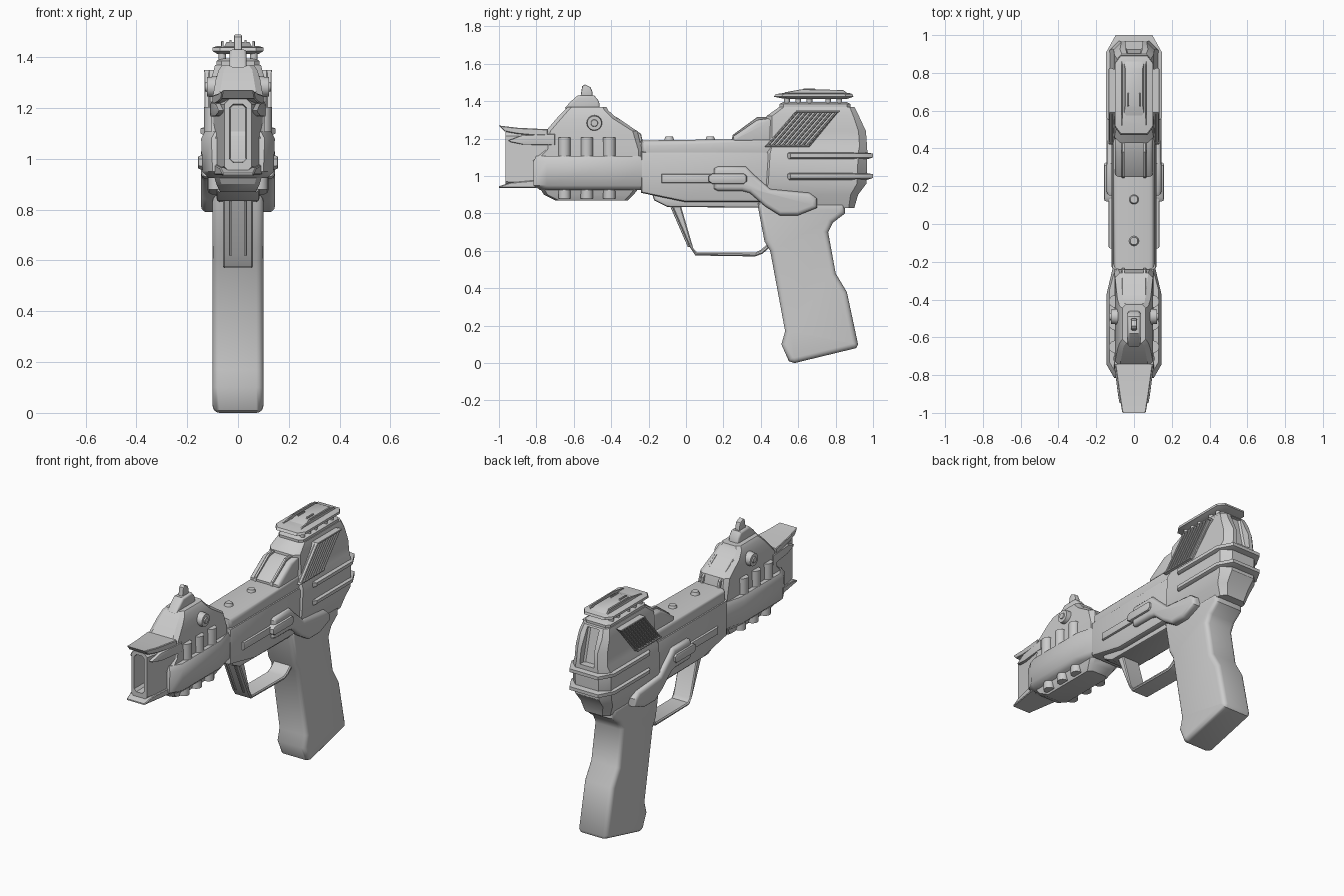
import bpy, bmesh, math
from mathutils import Matrix, Vector


def finish(name, bm, mirror=False, angle=32):
    bmesh.ops.recalc_face_normals(bm, faces=bm.faces)
    me = bpy.data.meshes.new(name)
    bm.to_mesh(me)
    bm.free()
    ob = bpy.data.objects.new(name, me)
    bpy.context.collection.objects.link(ob)
    if mirror:
        m = ob.modifiers.new("Mirror", 'MIRROR')
        m.use_axis = (True, False, False)
        m.use_mirror_merge = False
    smooth(ob, angle)
    return ob


def smooth(ob, angle=32):
    bpy.ops.object.select_all(action='DESELECT')
    ob.select_set(True)
    bpy.context.view_layer.objects.active = ob
    bpy.ops.object.shade_smooth_by_angle(angle=math.radians(angle))


def prof(name, pts, x0, x1, bevel=0.01, seg=2, mirror=False, taper=None, angle=32):
    """Side profile (y, z) extruded from x0 to x1 with rounded cap edges."""
    bm = bmesh.new()
    a = [bm.verts.new((x0, y, z)) for y, z in pts]
    b = [bm.verts.new((x1, y, z)) for y, z in pts]
    caps = [bm.faces.new(a), bm.faces.new(b[::-1])]
    n = len(pts)
    for i in range(n):
        bm.faces.new((a[i], a[(i + 1) % n], b[(i + 1) % n], b[i]))
    if taper:
        ya, sa, yb, sb = taper
        for v in bm.verts:
            t = min(1, max(0, (v.co.y - ya) / (yb - ya)))
            v.co.x *= sa + (sb - sa) * t
    bmesh.ops.recalc_face_normals(bm, faces=bm.faces)
    if bevel:
        edges = list(caps[1].edges) + ([] if mirror else list(caps[0].edges))
        bmesh.ops.bevel(bm, geom=edges, offset=bevel, segments=seg, profile=0.5,
                        affect='EDGES', clamp_overlap=True)
    return finish(name, bm, mirror, angle)


def loft(name, axis, rows, angle=32):
    """Chamfered rectangles (pos, half_x, a0, a1, cx[, c0, c1]) skinned along y or z."""
    bm = bmesh.new()
    rings = []
    for r in rows:
        p, hx, a0, a1, cx = r[:5]
        c0, c1 = r[5:] if len(r) > 5 else (cx, cx)
        half = [(hx - cx, a0), (hx, a0 + c0), (hx, a1 - c1), (hx - cx, a1)]
        ring = half + [(-x, a) for x, a in half[::-1]]
        rings.append([bm.verts.new((x, a, p) if axis == 'z' else (x, p, a)) for x, a in ring])
    for a, b in zip(rings, rings[1:]):
        for i in range(8):
            bm.faces.new((a[i], a[(i + 1) % 8], b[(i + 1) % 8], b[i]))
    bm.faces.new(rings[0])
    bm.faces.new(rings[-1][::-1])
    return finish(name, bm, False, angle)


def cyl(name, loc, r, depth, axis='z', r2=None, mirror=False, n=16):
    rot = Matrix.Rotation(math.pi / 2, 4, 'Y') if axis == 'x' else Matrix()
    bm = bmesh.new()
    bmesh.ops.create_cone(bm, cap_ends=True, segments=n, radius1=r, depth=depth,
                          radius2=r if r2 is None else r2,
                          matrix=Matrix.Translation(Vector(loc)) @ rot)
    return finish(name, bm, mirror)


# Grip
prof("grip", [(.38, .86), (.42, .65), (.45, .60), (.53, .17), (.51, .10), (.55, .01), (.58, 0),
              (.91, .08), (.92, .10), (.86, .38), (.80, .48), (.76, .70), (.785, .75), (.85, .80),
              (.85, .86)], -.1, .1, .04, 4, angle=40)

# Receiver
prof("receiver", [(-.24, 1.13), (.5, 1.13), (.5, .86), (.0, .86), (-.24, .91)], -.12, .12, .018)
prof("receiver_top", [(-.24, 1.19), (.5, 1.2), (.5, 1.1), (-.24, 1.1)], -.11, .11, .03, 3)
prof("receiver_underside", [(-.18, .9), (-.17, .87), (-.1, .835), (.45, .83), (.45, .9)],
     -.085, .085, .012)
for i, y in enumerate((-.09, .13)):
    cyl(f"top_screw_{i}", (0, y, 1.2), .027, .02, r2=.02)

# Trigger guard
prof("trigger_guard", [(-.08, .85), (.02, .62), (.05, .575), (.37, .57), (.41, .585), (.46, .63),
                       (.45, .65), (.40, .605), (.37, .59), (.06, .592), (.04, .61), (-.03, .85)],
     -.06, .06, .006, 1)
prof("guard_rib", [(-.09, .85), (.01, .62), (.02, .62), (-.06, .85)], .024, .034, .002, 1, True)

# Rear housing with a recess in its back
rear = loft("rear_housing", 'z', [
    (.83, .09, .40, .90, .03), (.90, .115, .38, .92, .04), (.96, .13, .39, .965, .05),
    (1.12, .13, .40, .97, .05), (1.16, .112, .42, .968, .04), (1.24, .108, .42, .962, .04),
    (1.32, .104, .43, .925, .03), (1.37, .09, .50, .90, .025)])
cut = loft("rear_recess_cutter", 'z', [(1.15, .048, .925, 1.1, .01), (1.36, .04, .885, 1.1, .01)])
bo = rear.modifiers.new("Recess", 'BOOLEAN')
bo.operation, bo.object, bo.solver = 'DIFFERENCE', cut, 'EXACT'
bpy.context.view_layer.objects.active = rear
bpy.ops.object.modifier_apply(modifier="Recess")
smooth(rear)
cut.hide_render = True
cut.hide_viewport = True

# Bands wrapping the rear housing
for i, z in enumerate((1.0, 1.11)):
    loft(f"rear_band_{i}", 'z', [(z - .02, .13, .5, .97, .05, .05, .08),
                                 (z - .01, .147, .51, 1, .05, .05, .09),
                                 (z + .01, .147, .51, 1, .05, .05, .09),
                                 (z + .015, .13, .5, .97, .05, .05, .08)])

# Slanted side grilles
prof("grille_plate", [(.42, 1.155), (.66, 1.155), (.82, 1.35), (.59, 1.35)], .09, .117, .004, 1, True)
for i in range(9):
    y = .428 + i * .0265
    prof(f"grille_slat_{i}", [(y, 1.16), (y + .014, 1.16), (y + .176, 1.346), (y + .162, 1.346)],
         .11, .132, .003, 1, True)
for nm, y, z in (("bottom", .42, 1.155), ("top", .582, 1.34)):
    prof(f"grille_rim_{nm}", [(y, z), (y + .235, z), (y + .243, z + .01), (y + .008, z + .01)],
         .11, .134, .002, 1, True)

# Wedge and fins leading up to the rear housing
prof("rear_wedge", [(.25, 1.18), (.25, 1.21), (.38, 1.30), (.46, 1.31), (.46, 1.18)], -.1, .1, .03, 3)
prof("rear_wedge_fin", [(.24, 1.18), (.25, 1.22), (.38, 1.315), (.47, 1.315), (.47, 1.18)],
     .05, .066, .004, 1, True)

# Raised sight deck on pegs
loft("deck_base", 'z', [(1.36, .085, .5, .88, .02), (1.385, .085, .5, .88, .02), (1.395, .07, .52, .86, .02)])
for i, y in enumerate((.54, .6, .66, .76, .82)):
    cyl(f"deck_peg_{i}", (.062, y, 1.4), .015, .06, mirror=True, n=12)
loft("sight_deck", 'z', [(1.412, .08, .53, .86, .03), (1.424, .1, .47, .895, .03, .04, .04),
                         (1.438, .1, .48, .89, .03, .04, .04), (1.445, .08, .53, .87, .03)])
loft("sight_hump", 'z', [(1.44, .055, .56, .87, .01), (1.46, .045, .62, .83, .01)])
prof("deck_rail", [(.5, 1.43), (.53, 1.448), (.62, 1.464), (.84, 1.46), (.88, 1.43)],
     .057, .066, .002, 1, True)
prof("sight_blade", [(.61, 1.45), (.63, 1.468), (.69, 1.468), (.70, 1.45)], .026, .034, .002, 1, True)

# Side brackets and bars
prof("side_bracket", [(.15, 1.04), (.17, 1.05), (.32, 1.05), (.36, 1.01), (.45, .93), (.66, .91),
                      (.70, .88), (.70, .83), (.60, .79), (.50, .79), (.42, .84), (.34, .91),
                      (.30, .92), (.17, .92), (.15, .93)], .08, .145, .022, 3, True)
prof("side_bar", [(-.13, 1.01), (.2, 1.01), (.2, .962), (-.13, .962)], .1, .134, .01, 2, True)
prof("side_bar_head", [(.12, 1.0), (.14, 1.013), (.31, 1.013), (.325, 1.0), (.325, .972),
                       (.31, .958), (.14, .958), (.12, .972)], .1, .158, .01, 2, True)

# Front housing: flank shell, lower tray and upper dome
loft("front_flank", 'z', [(.925, .115, -.78, -.22, .04, .06, .12), (.95, .14, -.815, -.2, .04, .07, .17),
                          (1.08, .145, -.815, -.2, .04, .07, .17), (1.108, .13, -.80, -.2, .04, .07, .15)], 50)
loft("front_tray", 'z', [(.87, .07, -.70, -.31, .02), (.90, .085, -.76, -.28, .02),
                         (.95, .1, -.79, -.24, .02)])
loft("front_dome", 'z', [(1.08, .105, -.82, -.235, .02), (1.14, .105, -.76, -.235, .02),
                         (1.24, .1, -.75, -.26, .025), (1.31, .088, -.69, -.37, .025),
                         (1.35, .076, -.65, -.415, .02), (1.37, .062, -.63, -.425, .02)], 24)
prof("front_dome_fin", [(-.23, 1.18), (-.24, 1.225), (-.37, 1.315), (-.42, 1.32), (-.42, 1.18)],
     .05, .066, .004, 1, True)
for i, y in enumerate((-.65, -.53, -.41)):
    cyl(f"upper_cell_{i}", (.1, y, 1.15), .033, .11, mirror=True)
    cyl(f"lower_cell_{i}", (.085, y, .91), .033, .06, mirror=True)
cyl("side_boss", (.1, -.49, 1.283), .043, .045, 'x', .038, True, 24)
cyl("side_boss_cap", (.122, -.49, 1.283), .022, .014, 'x', .017, True)

# Front sight knob
prof("sight_base", [(-.65, 1.36), (-.62, 1.395), (-.58, 1.43), (-.49, 1.43), (-.465, 1.40), (-.46, 1.36)],
     -.034, .034, .012, 3)
prof("sight_spike", [(-.565, 1.42), (-.555, 1.48), (-.54, 1.49), (-.51, 1.475), (-.50, 1.45), (-.50, 1.42)],
     -.016, .016, .007, 2)

# Muzzle: hollow slot with lips and side spikes
loft("muzzle", 'y', [(-.74, .098, .93, 1.24, .03), (-.965, .054, .95, 1.235, .02),
                     (-.965, .034, .985, 1.215, .015), (-.80, .03, .99, 1.21, .012)])
tap = (-1, .62, -.76, 1)
prof("muzzle_top_lip", [(-1, 1.27), (-.9, 1.258), (-.74, 1.25), (-.74, 1.21), (-.9, 1.225), (-.97, 1.238)],
     -.1, .1, .004, 1, taper=tap)
prof("muzzle_bottom_lip", [(-1, .937), (-1, .945), (-.94, .965), (-.78, .98), (-.78, .937)],
     -.1, .1, .004, 1, taper=tap)
prof("muzzle_spike", [(-.95, 1.19), (-.88, 1.217), (-.70, 1.225), (-.70, 1.165), (-.87, 1.168), (-.94, 1.182)],
     .06, .11, .01, 2, True, taper=tap)
